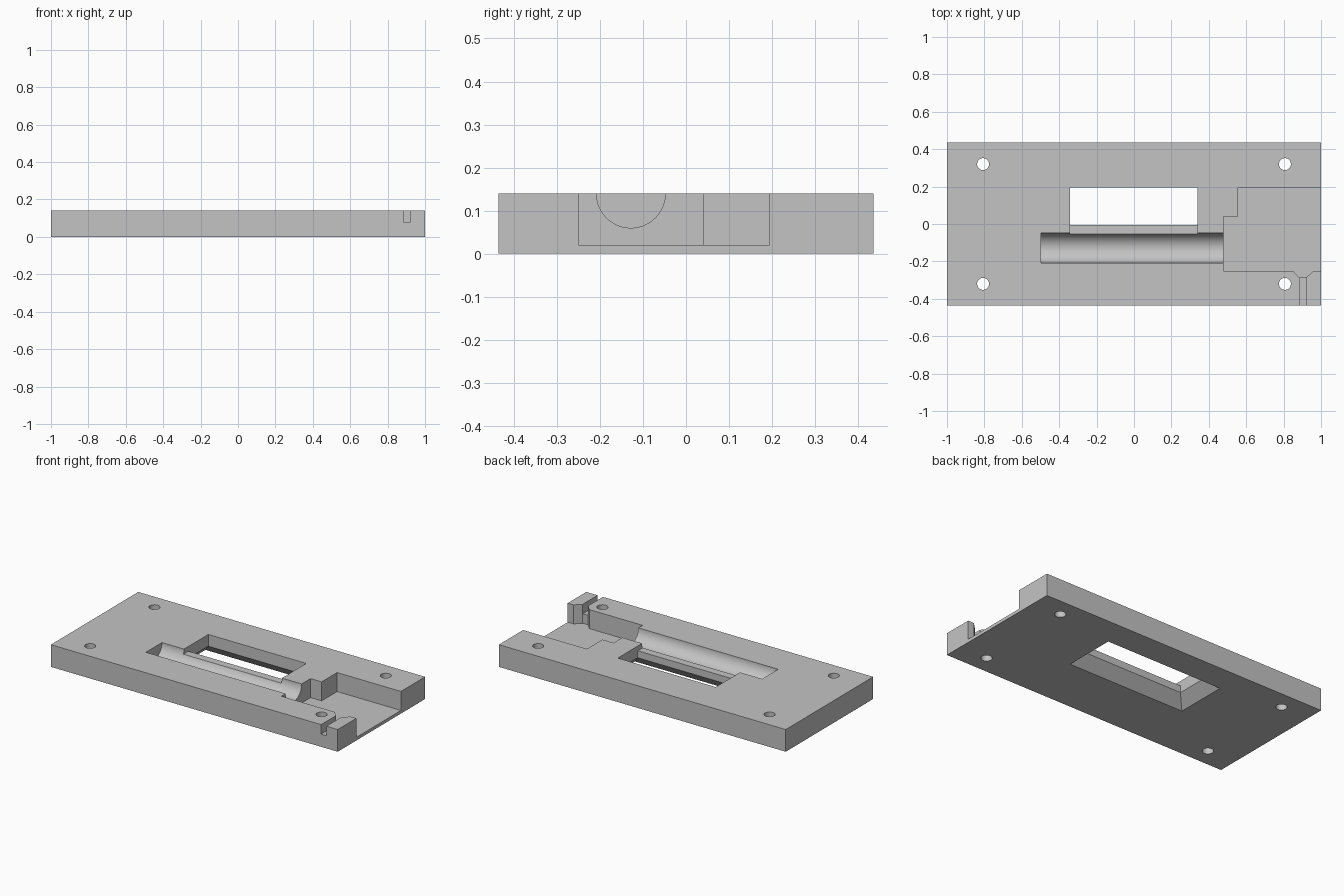
import bpy, bmesh, math
from mathutils import Matrix

if "Cube" in bpy.data.objects:
    bpy.data.objects.remove(bpy.data.objects["Cube"])

H = 0.14          # plate thickness
TOP = 0.2         # cutters reach above the plate

grey = bpy.data.materials.new("plain grey")
grey.diffuse_color = (0.55, 0.55, 0.55, 1)
grey.use_nodes = True
grey.node_tree.nodes["Principled BSDF"].inputs["Base Color"].default_value = grey.diffuse_color


def finish(name, bm):
    bmesh.ops.recalc_face_normals(bm, faces=bm.faces[:])
    me = bpy.data.meshes.new(name)
    bm.to_mesh(me)
    bm.free()
    me.materials.append(grey)
    ob = bpy.data.objects.new(name, me)
    bpy.context.collection.objects.link(ob)
    return ob


def loft(name, rings):
    """Solid through stacked rings of (z, outline points)."""
    bm = bmesh.new()
    loops = [[bm.verts.new((x, y, z)) for x, y in pts] for z, pts in rings]
    bm.faces.new(loops[0])
    bm.faces.new(loops[-1])
    for a, b in zip(loops, loops[1:]):
        n = len(a)
        for i in range(n):
            j = (i + 1) % n
            bm.faces.new((a[i], a[j], b[j], b[i]))
    return finish(name, bm)


def rect(x0, x1, y0, y1):
    return [(x0, y0), (x1, y0), (x1, y1), (x0, y1)]


def prism(name, pts, z0, z1):
    return loft(name, [(z0, pts), (z1, pts)])


def rod(name, radius, length, matrix, segments):
    bm = bmesh.new()
    bmesh.ops.create_cone(bm, cap_ends=True, segments=segments, radius1=radius,
                          radius2=radius, depth=length, matrix=matrix)
    return finish(name, bm)


# main plate
plate = prism("base_plate", rect(-1, 1, -0.435, 0.435), 0, H)
cutters = []

# stepped side pocket with a flared mouth toward the wire slot
pocket = [(0.478, -0.25), (0.849, -0.25), (0.884, -0.287), (0.921, -0.287),
          (0.959, -0.25), (1.1, -0.25), (1.1, 0.194), (0.555, 0.194),
          (0.555, 0.04), (0.478, 0.04)]
cutters.append(prism("side_pocket", pocket, 0.02, TOP))

# narrow slot through the front edge
cutters.append(prism("wire_slot", rect(0.884, 0.921, -0.5, -0.27), 0.08, TOP))

# half-round trough running into the pocket
x0, x1 = -0.497, 0.51
cutters.append(rod("round_trough", 0.08, x1 - x0,
                   Matrix.Translation(((x0 + x1) / 2, -0.128, H))
                   @ Matrix.Rotation(math.pi / 2, 4, 'Y'), 96))


# window, flaring out at 45 degrees toward the underside
def window(grow):
    return rect(-0.343 - grow, 0.34 + grow, -0.005 - grow, 0.194 + grow)


cutters.append(loft("window", [(-0.02, window(0.086)), (0.066, window(0)),
                               (TOP, window(0))]))

# lowered ledge between trough and window
cutters.append(prism("window_ledge", rect(-0.343, 0.34, -0.12, 0.05), 0.11, TOP))

# four screw holes
for sx in (-1, 1):
    for sy in (-1, 1):
        cutters.append(rod("screw_hole", 0.032, 0.5,
                           Matrix.Translation((0.807 * sx, 0.32 * sy, 0.07)), 32))

# carve the plate
bpy.ops.object.select_all(action='DESELECT')
bpy.context.view_layer.objects.active = plate
plate.select_set(True)
for c in cutters:
    mod = plate.modifiers.new(c.name, 'BOOLEAN')
    mod.operation = 'DIFFERENCE'
    mod.solver = 'EXACT'
    mod.object = c
    bpy.ops.object.modifier_apply(modifier=mod.name)
for c in cutters:
    bpy.data.objects.remove(c, do_unlink=True)

bpy.ops.object.shade_smooth_by_angle(angle=math.radians(30))
